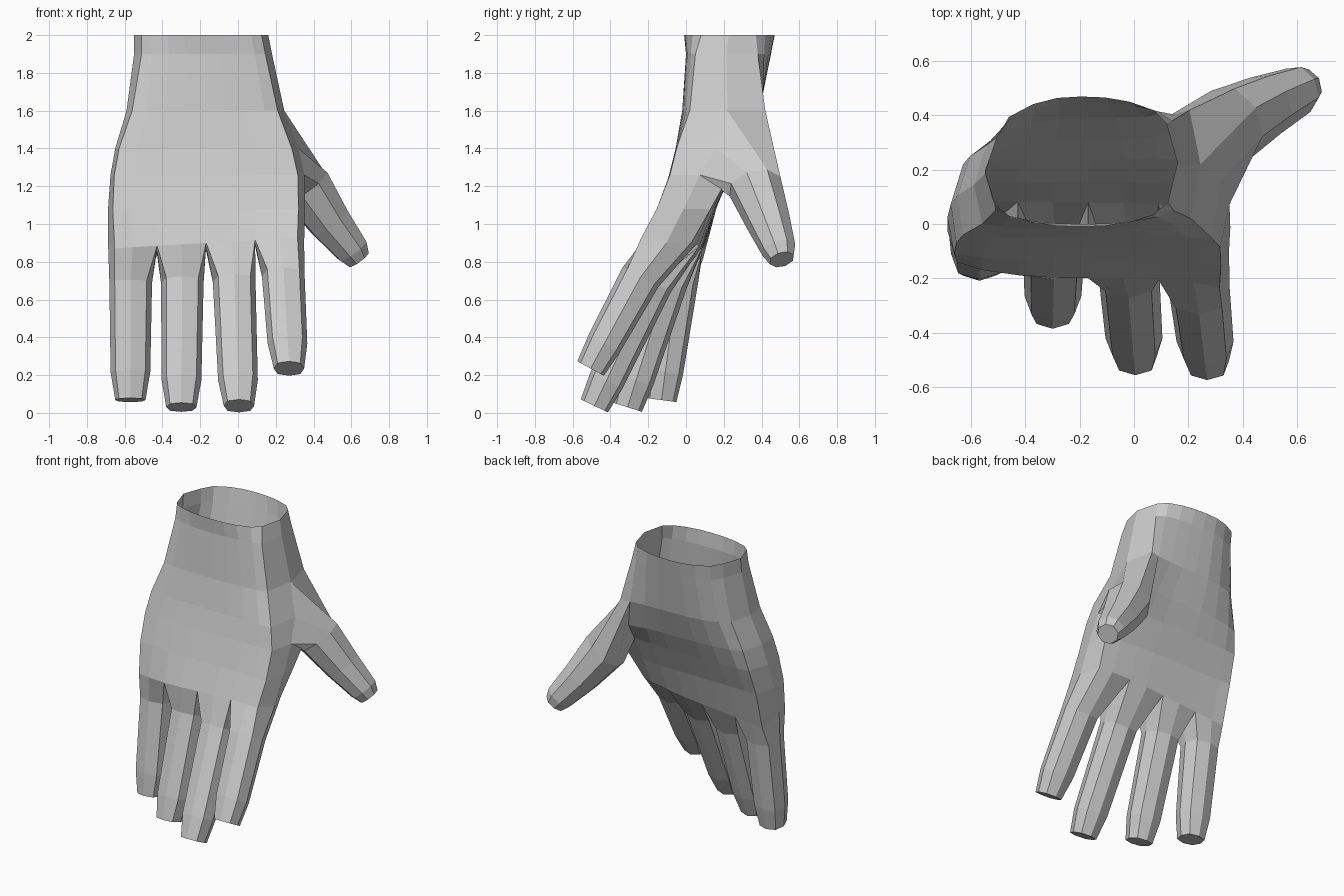
import bpy, bmesh, math
from mathutils import Vector

if "Cube" in bpy.data.objects:
    bpy.data.objects.remove(bpy.data.objects["Cube"])

bm = bmesh.new()


def loft(a, b, skip=()):
    """Join two closed rings with quads, leaving out the listed columns."""
    n = len(a)
    for i in range(n):
        if i not in skip:
            j = (i + 1) % n
            bm.faces.new((a[i], a[j], b[j], b[i]))


def curve(t, left, mid, right):
    end = left if t < 0 else right
    return mid + (end - mid) * abs(t) ** 2.4


def palm_ring(z, xl, xr, front, back, inset_l, inset_r):
    """20 points: 9 along the front, right side, 9 along the back, left side."""
    xs = [xl + (xr - xl) * u / 8 for u in range(9)]
    xs[0] = xl + inset_l
    xs[8] -= 0.035
    f = [(xs[u], curve(u / 4 - 1, *front), z) for u in range(9)]
    xs[0] = xl + 0.045
    xs[8] = xr - inset_r
    b = [(xs[u], curve(u / 4 - 1, *back), z) for u in range(9)]
    right = (xr, (f[8][1] + b[8][1]) / 2, z)
    left = (xl, (f[0][1] + b[0][1]) / 2, z)
    return [bm.verts.new(p) for p in f + [right] + b[::-1] + [left]]


# Wrist and palm: z, left x, right x, front y (left, mid, right), back y, front left and back right insets
levels = [
    (2.00, -.55, .16, (.07, -.01, .08), (.32, .47, .37), .04, .04),
    (1.90, -.55, .18, (.05, .00, .05), (.32, .45, .38), .04, .04),
    (1.60, -.59, .245, (.00, -.02, .02), (.29, .39, .42), .03, .04),
    (1.40, -.65, .32, (-.04, -.055, -.05), (.25, .31, .37), .02, .02),
    (1.26, -.675, .352, (-.07, -.09, -.085), (.22, .24, .23), .02, -.01),
    (1.08, -.688, .355, (-.11, -.14, -.155), (.16, .155, .13), .025, .02),
    (0.90, -.688, .35, (-.14, -.20, -.235), (.09, .08, .03), .035, .045),
]
rings = [palm_ring(*l) for l in levels]
for k in range(6):
    # leave a hole at the back right where the thumb grows
    loft(rings[k], rings[k + 1], (9, 10) if k in (2, 3) else ())

# Fingers: upper centre and tip centre, little finger to index
knuckle = rings[-1]
front, back = knuckle[0:9], knuckle[10:19][::-1]
for u in range(9):
    t = u / 4 - 1
    front[u].co.z = .90 + .03 * t
    back[u].co.z = .86 + .045 * t
webs = [knuckle[19]]
for u in (2, 4, 6):
    webs.append(bm.verts.new((front[u].co + back[u].co) / 2))
webs.append(knuckle[9])
fingers = [
    ((-.568, -.045, .69), (-.57, -.13, .068)),
    ((-.295, -.10, .69), (-.30, -.31, .03)),
    ((-.020, -.175, .69), (.005, -.485, .037)),
    ((.240, -.24, .72), (.27, -.505, .235)),
]
for i, (top, tip) in enumerate(fingers):
    u = 2 * i
    ring = [front[u], front[u + 1], front[u + 2], webs[i + 1],
            back[u + 2], back[u + 1], back[u], webs[i]]
    top, tip = Vector(top), Vector(tip)
    d = (tip - top).normalized()
    n = Vector((0, d.z, -d.y)).normalized()      # towards the front
    length = (tip - top).length
    for s, w, th in ((0, .113, .108), (length - .15, .105, .095), (length, .08, .08)):
        c = top + d * s
        pts = [(-.75 * w, th * .76), (0, th), (.75 * w, th * .76), (w, 0),
               (.75 * w, -th * .76), (0, -th), (-.75 * w, -th * .76), (-w, 0)]
        new = [bm.verts.new(c + Vector((a, 0, 0)) + n * b) for a, b in pts]
        loft(ring, new)
        ring = new
    bm.faces.new(ring)

# Thumb, grown from the hole in the palm
r2, r3, r4 = rings[2], rings[3], rings[4]
ring = [r2[9], r2[10], r2[11], r3[11], r4[11], r4[10], r4[9], r3[9]]
d = Vector((.43, .18, -.60)).normalized()
centre = sum((v.co for v in ring), Vector()) / 8
e1 = ring[1].co - centre
e1 = (e1 - d * e1.dot(d)).normalized()
e2 = d.cross(e1)
if (ring[3].co - centre).dot(e2) < 0:
    e2 = -e2
for c, r in (((.355, .365, 1.20), .145), ((.485, .437, 1.01), .118),
             ((.605, .493, .86), .092), ((.637, .507, .812), .068)):
    new = []
    for k in range(8):
        a = (k - 1) * math.pi / 4
        new.append(bm.verts.new(Vector(c) + (e1 * math.cos(a) + e2 * math.sin(a)) * r))
    loft(ring, new)
    ring = new
bm.faces.new(ring)

# Remove the unused vertex inside the thumb hole and finish the mesh
bmesh.ops.delete(bm, geom=[v for v in bm.verts if not v.link_faces], context='VERTS')
bmesh.ops.recalc_face_normals(bm, faces=bm.faces[:])
mesh = bpy.data.meshes.new("hand")
bm.to_mesh(mesh)
bm.free()
grey = bpy.data.materials.new("light grey")
grey.diffuse_color = (.6, .6, .6, 1)
grey.use_nodes = True
grey.node_tree.nodes["Principled BSDF"].inputs["Base Color"].default_value = grey.diffuse_color
mesh.materials.append(grey)
hand = bpy.data.objects.new("hand", mesh)
bpy.context.collection.objects.link(hand)
